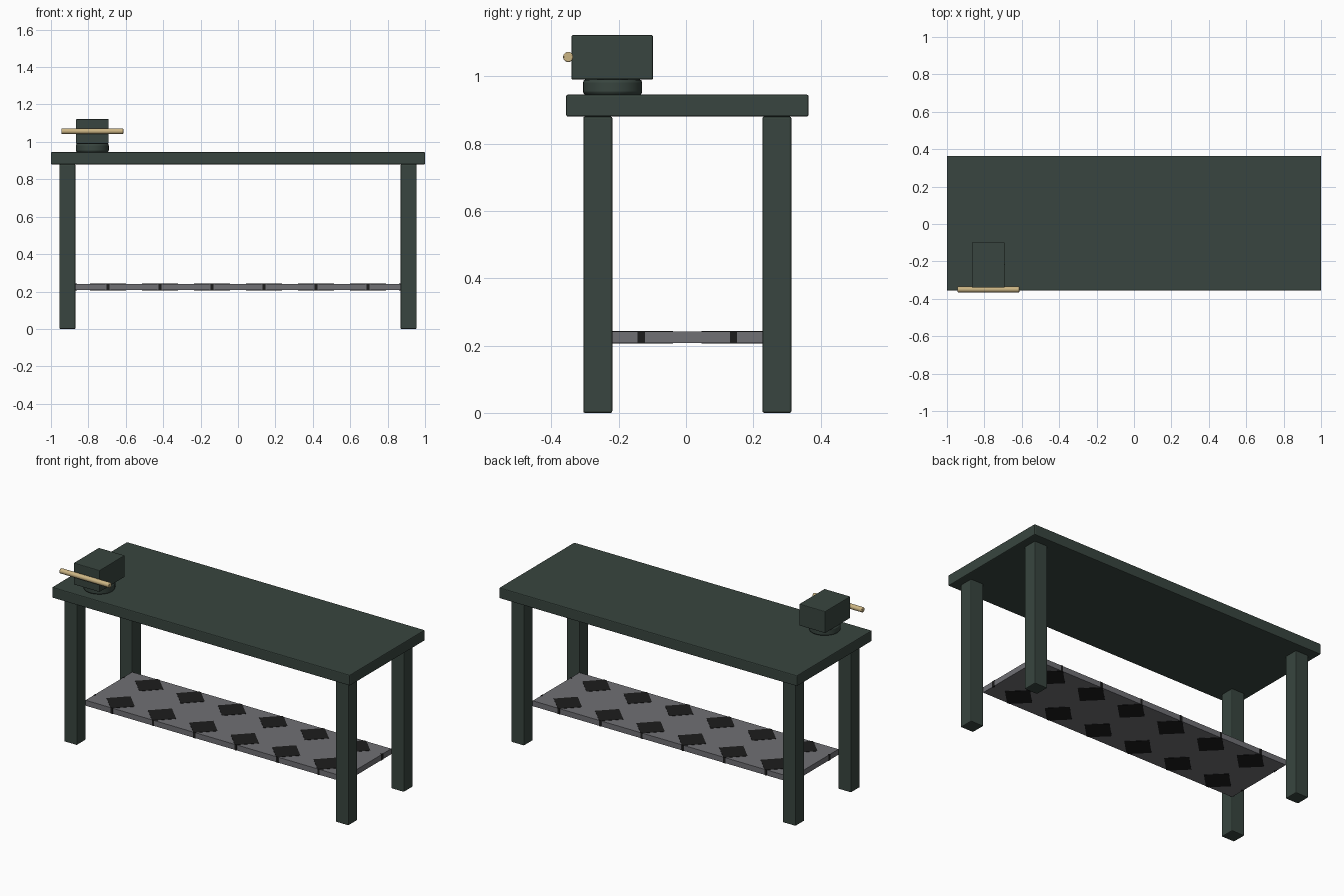
import bpy, bmesh, math
from mathutils import Vector, Matrix

old = bpy.data.objects.get("Cube")
if old:
    bpy.data.objects.remove(old, do_unlink=True)


def material(name, rgb):
    m = bpy.data.materials.new(name)
    m.use_nodes = True
    m.diffuse_color = (*rgb, 1)
    bsdf = m.node_tree.nodes["Principled BSDF"]
    bsdf.inputs["Base Color"].default_value = (*rgb, 1)
    bsdf.inputs["Roughness"].default_value = 0.7
    return m


GREEN = material("dark green paint", (0.04, 0.06, 0.05))
STEEL = material("grey steel", (0.16, 0.16, 0.175))
BLACK = material("black", (0.012, 0.012, 0.012))
WOOD = material("pale wood", (0.6, 0.46, 0.23))


def finish(name, bm, mat, bevel=0.0):
    bmesh.ops.recalc_face_normals(bm, faces=bm.faces)
    mesh = bpy.data.meshes.new(name)
    bm.to_mesh(mesh)
    bm.free()
    mesh.materials.append(mat)
    obj = bpy.data.objects.new(name, mesh)
    bpy.context.collection.objects.link(obj)
    if bevel:
        mod = obj.modifiers.new("soft edges", 'BEVEL')
        mod.width, mod.segments, mod.limit_method = bevel, 2, 'ANGLE'
    return obj


def box(name, lo, hi, mat, bevel=0.005):
    lo, hi = Vector(lo), Vector(hi)
    bm = bmesh.new()
    bmesh.ops.create_cube(bm, size=1, matrix=Matrix.Translation((lo + hi) / 2)
                          @ Matrix.Diagonal((*(hi - lo), 1)))
    return finish(name, bm, mat, bevel)


def cylinder(name, centre, radius, depth, mat, bevel, turn=Matrix()):
    bm = bmesh.new()
    bmesh.ops.create_cone(bm, cap_ends=True, segments=32, radius1=radius, radius2=radius,
                          depth=depth, matrix=Matrix.Translation(centre) @ turn)
    obj = finish(name, bm, mat, bevel)
    bpy.context.view_layer.objects.active = obj
    obj.select_set(True)
    bpy.ops.object.shade_smooth_by_angle(angle=math.radians(40))
    obj.select_set(False)
    return obj


MID = 0.004  # bench centre line in y

# Bench top and legs
box("bench_top", (-1, MID - 0.36, 0.88), (1, MID + 0.36, 0.945), GREEN)
for sx, side in ((-1, "right"), (1, "left")):
    for sy, end in ((-1, "front"), (1, "back")):
        c = Vector((sx * 0.912, MID + sy * 0.266, 0))
        box(f"{end}_{side}_leg", c - Vector((0.043, 0.043, 0)),
            c + Vector((0.043, 0.043, 0.88)), GREEN)

# Lower shelf
X, Y, Z0, Z1 = 0.87, 0.224, 0.208, 0.241
box("shelf", (-X, MID - Y, Z0), (X, MID + Y, Z1), STEEL, 0)

# Dark diamond pattern running through the shelf, trimmed at its edges
bm = bmesh.new()
columns = [0.139, 0.417, 0.695, 0.955]
for x in [-c for c in columns] + columns:
    for y in (-0.137, 0.137):
        bmesh.ops.create_cone(bm, cap_ends=True, segments=4, radius1=0.095, radius2=0.095,
                              depth=Z1 - Z0 + 0.003,
                              matrix=Matrix.Translation((x, MID + y, (Z0 + Z1) / 2)))
for axis, limit in (((1, 0, 0), X), ((0, 1, 0), Y)):
    for s in (-1, 1):
        n = Vector(axis) * s
        cut = bmesh.ops.bisect_plane(bm, geom=bm.verts[:] + bm.edges[:] + bm.faces[:],
                                     plane_co=Vector((0, MID, 0)) + n * (limit + 0.001),
                                     plane_no=n, clear_outer=True)
        bmesh.ops.holes_fill(bm, edges=[e for e in bm.edges if e.is_boundary])
finish("shelf_diamonds", bm, BLACK)

# Vise: swivel base, body and wooden handle
cylinder("vise_base", (-0.779, -0.218, 0.9675), 0.088, 0.047, GREEN, 0.01)
box("vise_body", (-0.866, -0.34, 0.99), (-0.692, -0.098, 1.122), GREEN, 0.004)
cylinder("vise_handle", (-0.779, -0.35, 1.057), 0.015, 0.332, WOOD, 0.003,
         Matrix.Rotation(math.pi / 2, 4, 'Y'))
